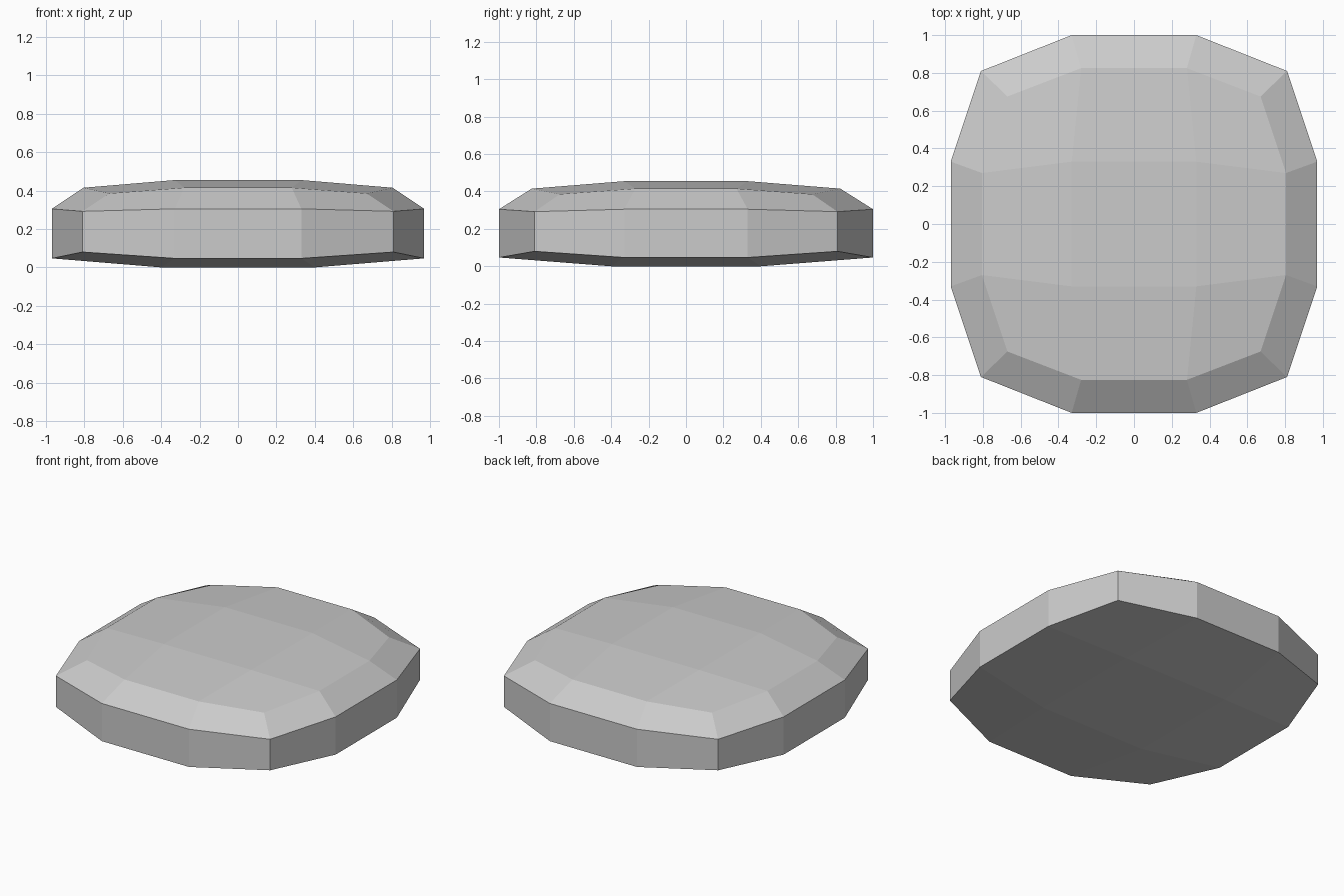
import bpy
import bmesh

cube = bpy.data.objects.get("Cube")
if cube:
    bpy.data.objects.remove(cube, do_unlink=True)

stone = bpy.data.materials.new("plain grey")
stone.use_nodes = True
colour = (0.6, 0.6, 0.6, 1)
stone.diffuse_color = colour
stone.node_tree.nodes["Principled BSDF"].inputs["Base Color"].default_value = colour

bm = bmesh.new()


def layer(corner, side, end, centre):
    """Symmetric four by four points, given by one point of each kind."""
    def place(i, j):
        outer_x, outer_y = i in (0, 3), j in (0, 3)
        if outer_x and outer_y:
            x, y, z = corner
        elif outer_x:
            x, y, z = side
        elif outer_y:
            x, y, z = end
        else:
            x, y, z = centre
        return bm.verts.new((x if i > 1 else -x, y if j > 1 else -y, z))
    return [[place(i, j) for j in range(4)] for i in range(4)]


def rim(points):
    """Outer points of a layer in order around the body."""
    path = ([(i, 0) for i in range(3)] + [(3, j) for j in range(3)]
            + [(i, 3) for i in (3, 2, 1)] + [(0, j) for j in (3, 2, 1)])
    return [points[i][j] for i, j in path]


def patch(points):
    for i in range(3):
        for j in range(3):
            bm.faces.new((points[i][j], points[i + 1][j],
                          points[i + 1][j + 1], points[i][j + 1]))


def band(lower, upper):
    for k in range(len(lower)):
        n = (k + 1) % len(lower)
        bm.faces.new((lower[k], lower[n], upper[n], upper[k]))


# Shallow bowed underside
base = layer((0.81, 0.81, 0.08), (0.97, 0.33, 0.047), (0.33, 1, 0.047), (0.4, 0.4, 0))
patch(base)

# Domed top
crown = layer((0.67, 0.675, 0.385), (0.805, 0.27, 0.415), (0.28, 0.825, 0.415), (0.33, 0.33, 0.455))
patch(crown)

# Upright wall and sloping bevel, sharing the shoulder ring
shoulder = layer((0.81, 0.81, 0.292), (0.97, 0.33, 0.305), (0.33, 1, 0.305), (0, 0, 0))
band(rim(base), rim(shoulder))
band(rim(shoulder), rim(crown))
bmesh.ops.delete(bm, geom=[v for v in bm.verts if not v.link_faces], context="VERTS")
bmesh.ops.recalc_face_normals(bm, faces=bm.faces[:])

mesh = bpy.data.meshes.new("faceted_stone")
bm.to_mesh(mesh)
bm.free()
mesh.materials.append(stone)
bpy.context.collection.objects.link(bpy.data.objects.new("faceted_stone", mesh))
